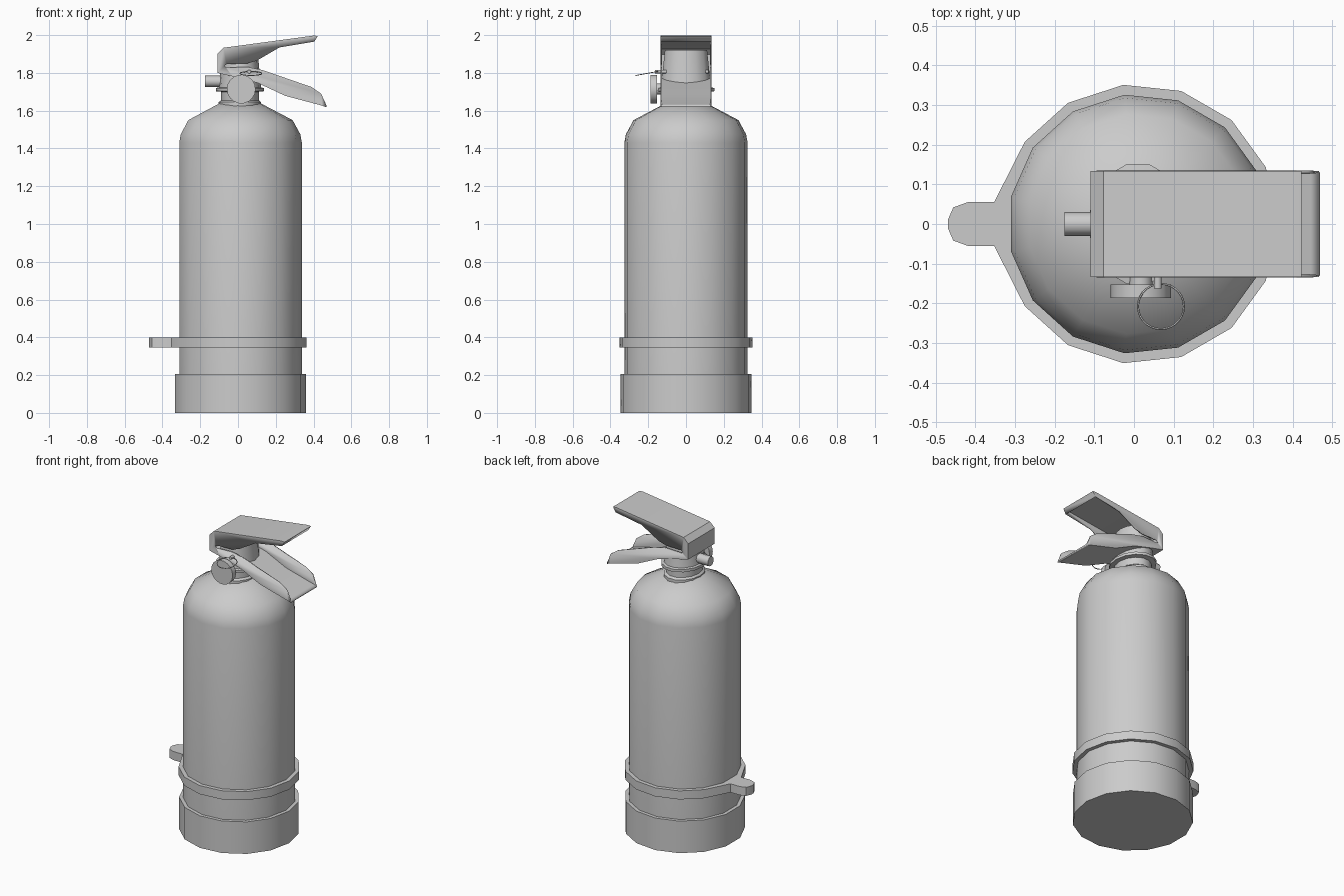
import bpy, bmesh
from math import sin, cos, pi, radians

if "Cube" in bpy.data.objects:
    bpy.data.objects.remove(bpy.data.objects["Cube"])

CX = 0.01  # axis of the bottle


def finish(bm, name, angle=40):
    bmesh.ops.recalc_face_normals(bm, faces=bm.faces)
    me = bpy.data.meshes.new(name)
    bm.to_mesh(me)
    bm.free()
    me.shade_smooth()
    me.set_sharp_from_angle(angle=radians(angle))
    ob = bpy.data.objects.new(name, me)
    bpy.context.collection.objects.link(ob)
    return ob


def lathe(name, profile, sides, center=(CX, 0, 0), scale_y=1.0, axis='Z'):
    """Capped revolve of (radius, height) pairs about an axis."""
    bm = bmesh.new()
    rings = []
    for r, h in profile:
        ring = []
        for i in range(sides):
            a = 2 * pi * i / sides
            u, v = r * cos(a), r * sin(a) * scale_y
            p = {'Z': (u, v, h), 'Y': (u, h, v), 'X': (h, u, v)}[axis]
            ring.append(bm.verts.new([p[k] + center[k] for k in range(3)]))
        rings.append(ring)
    for a, b in zip(rings, rings[1:]):
        for i in range(sides):
            j = (i + 1) % sides
            bm.faces.new((a[i], a[j], b[j], b[i]))
    bm.faces.new(rings[0])
    bm.faces.new(rings[-1])
    return finish(bm, name)


# Base collar and bottle
lathe("base_collar", [(0.35, 0), (0.35, 0.205)], 15)
lathe("bottle", [(0.328, 0.1), (0.328, 1.43), (0.32, 1.475),
                 (0.279, 1.55), (0.112, 1.638)], 15)

# Clamp band with a rounded hanging tab on the left
half = [(CX + 0.353 * cos(radians(24 * i)), 0.353 * sin(radians(24 * i)))
        for i in range(1, 7)]
half += [(-0.353, 0.055), (-0.42, 0.055), (-0.456, 0.042), (-0.47, 0.01)]
outline = [(CX + 0.353, 0)] + half + [(x, -y) for x, y in reversed(half)]
bm = bmesh.new()
face = bm.faces.new([bm.verts.new((x, y, 0.345)) for x, y in outline])
up = bmesh.ops.extrude_face_region(bm, geom=[face], use_keep_orig=True)
bmesh.ops.translate(bm, vec=(0, 0, 0.055),
                    verts=[g for g in up["geom"] if isinstance(g, bmesh.types.BMVert)])
finish(bm, "clamp_band")

# Oval valve neck with a ring, tapering up between the handles
lathe("valve_neck", [(0.112, 1.62), (0.112, 1.645), (0.1, 1.655), (0.1, 1.7),
                     (0.127, 1.703), (0.127, 1.72), (0.112, 1.723),
                     (0.108, 1.76), (0.094, 1.92)], 14, scale_y=1.22)

# Carrying handle and lever: folded sheet, closed at the back
back_low = [(0.468, 1.622), (0.445, 1.63), (0.25, 1.682), (0.105, 1.75),
            (-0.03, 1.785), (-0.106, 1.802)]
back_up = [(-0.106, 1.9), (-0.075, 1.93), (0.40, 1.994), (0.42, 1.994), (0.402, 1.967)]
inner = [(0.22, 1.935), (0.1, 1.865), (0.05, 1.85), (-0.06, 1.847), (-0.072, 1.837),
         (-0.06, 1.828), (0.05, 1.832), (0.13, 1.815), (0.39, 1.725), (0.44, 1.69)]
loop = back_low + back_up + inner
bm = bmesh.new()
left, right = [[bm.verts.new((x, y, z)) for x, z in loop] for y in (-0.131, 0.131)]
bm.faces.new(left)
bm.faces.new(right)
for i in range(len(back_low + back_up) - 1):
    bm.faces.new((left[i], left[i + 1], right[i + 1], right[i]))
handle = finish(bm, "handle_and_lever", 25)
mod = handle.modifiers.new("sheet_thickness", 'SOLIDIFY')
mod.thickness = 0.009
mod.offset = 0

# Discharge nozzle, pressure gauge and its stem
lathe("nozzle", [(0.03, -0.175), (0.03, -0.05)], 12, (0, 0, 1.755), axis='X')
lathe("gauge", [(0.076, -0.187), (0.076, -0.153)], 18, (0.017, 0, 1.714), axis='Y')
lathe("gauge_stem", [(0.03, -0.16), (0.03, -0.05)], 10, (0.017, 0, 1.714), axis='Y')

# Safety pin and pull ring
lathe("safety_pin", [(0.01, -0.163), (0.01, 0.12)], 10, (0.06, 0, 1.807), axis='Y')
bpy.ops.mesh.primitive_torus_add(major_radius=0.058, minor_radius=0.0025,
                                 major_segments=28, minor_segments=6,
                                 location=(0.068, -0.208, 1.797),
                                 rotation=(0.18, 0, 0))
bpy.context.object.name = "pull_ring"
bpy.context.object.data.shade_smooth()
